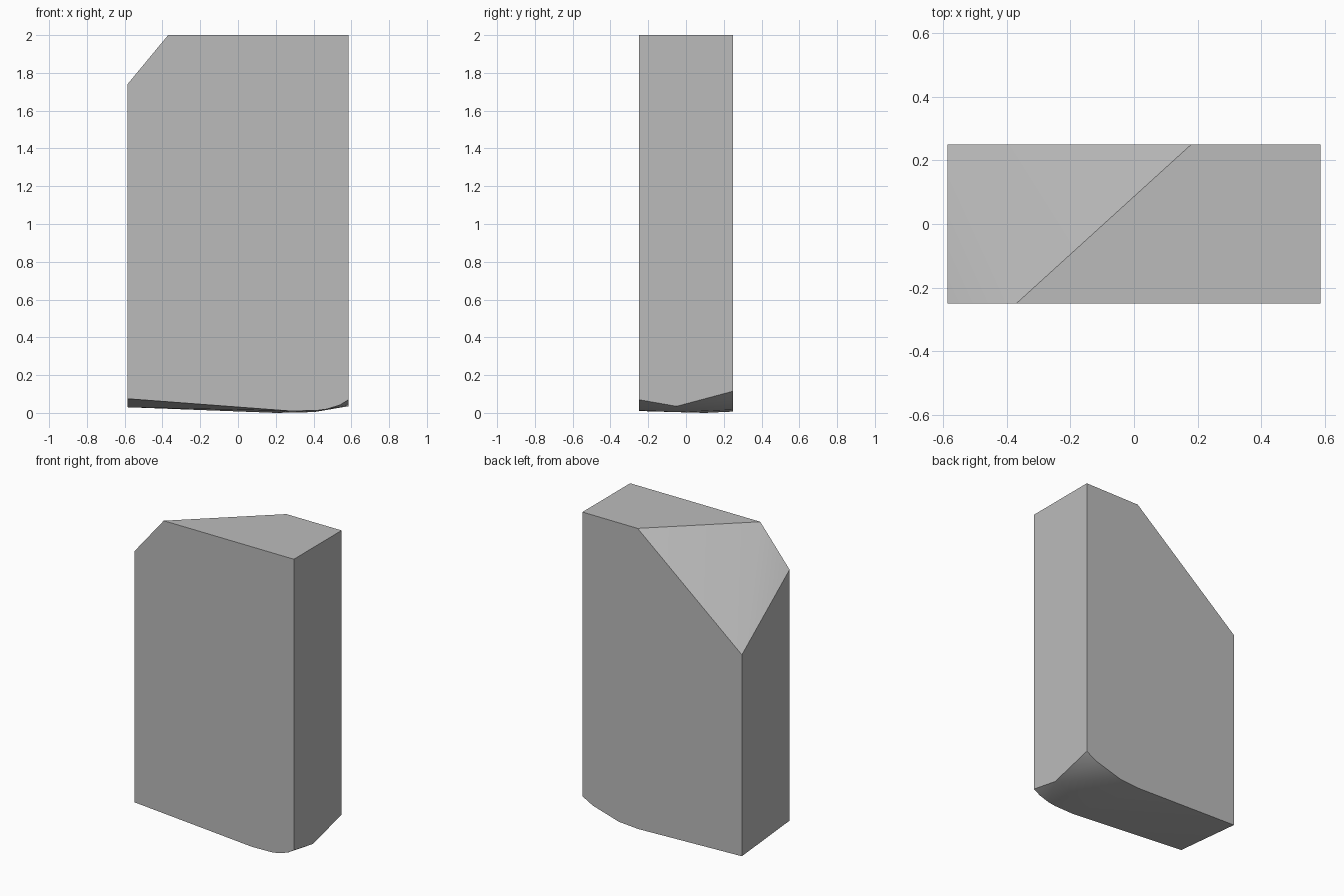
import bpy
import bmesh
import math

cube = bpy.data.objects.get("Cube")
if cube:
    bpy.data.objects.remove(cube, do_unlink=True)

W, D, H = 0.585, 0.25, 2.0   # half width, half depth, height

# Flat top, with one corner cut away in a sloping facet
top = [(W, -D, H), (W, D, H), (0.18, D, H), (-0.37, -D, H),
       (-W, -D, 1.74), (-W, D, 1.366)]

# Lower edges of the front and back faces as (x, z) profiles
front_edge = [(-W, 0.075), (0.28, 0.01), (0.42, 0.013), (0.47, 0.02),
              (0.54, 0.042), (W, 0.07)]
back_edge = [(-W, 0.03), (0.177, 0.007), (0.317, 0.017), (0.508, 0.073),
             (W, 0.115)]

# Low point of the side edge and of the rounded underside
underside = [(W, -0.05, 0.035), (0.2, 0.1, 0.0), (0.4, -0.05, 0.004)]

points = top + underside
points += [(x, -D, z) for x, z in front_edge]
points += [(x, D, z) for x, z in back_edge]

# The block is a convex solid around these corners
bm = bmesh.new()
for p in points:
    bm.verts.new(p)
bmesh.ops.convex_hull(bm, input=bm.verts[:])
bmesh.ops.dissolve_limit(bm, angle_limit=math.radians(0.3),
                         verts=bm.verts[:], edges=bm.edges[:])
bmesh.ops.recalc_face_normals(bm, faces=bm.faces[:])
mesh = bpy.data.meshes.new("stone_block")
bm.to_mesh(mesh)
bm.free()

block = bpy.data.objects.new("stone_block", mesh)
bpy.context.collection.objects.link(block)

# Plain grey
grey = bpy.data.materials.new("stone_grey")
grey.use_nodes = True
colour = (0.5, 0.5, 0.5, 1.0)
grey.diffuse_color = colour
grey.node_tree.nodes["Principled BSDF"].inputs["Base Color"].default_value = colour
mesh.materials.append(grey)

# Smooth underside and facet, sharp outer edges
bpy.ops.object.select_all(action="DESELECT")
block.select_set(True)
bpy.context.view_layer.objects.active = block
bpy.ops.object.shade_smooth_by_angle(angle=math.radians(30))
